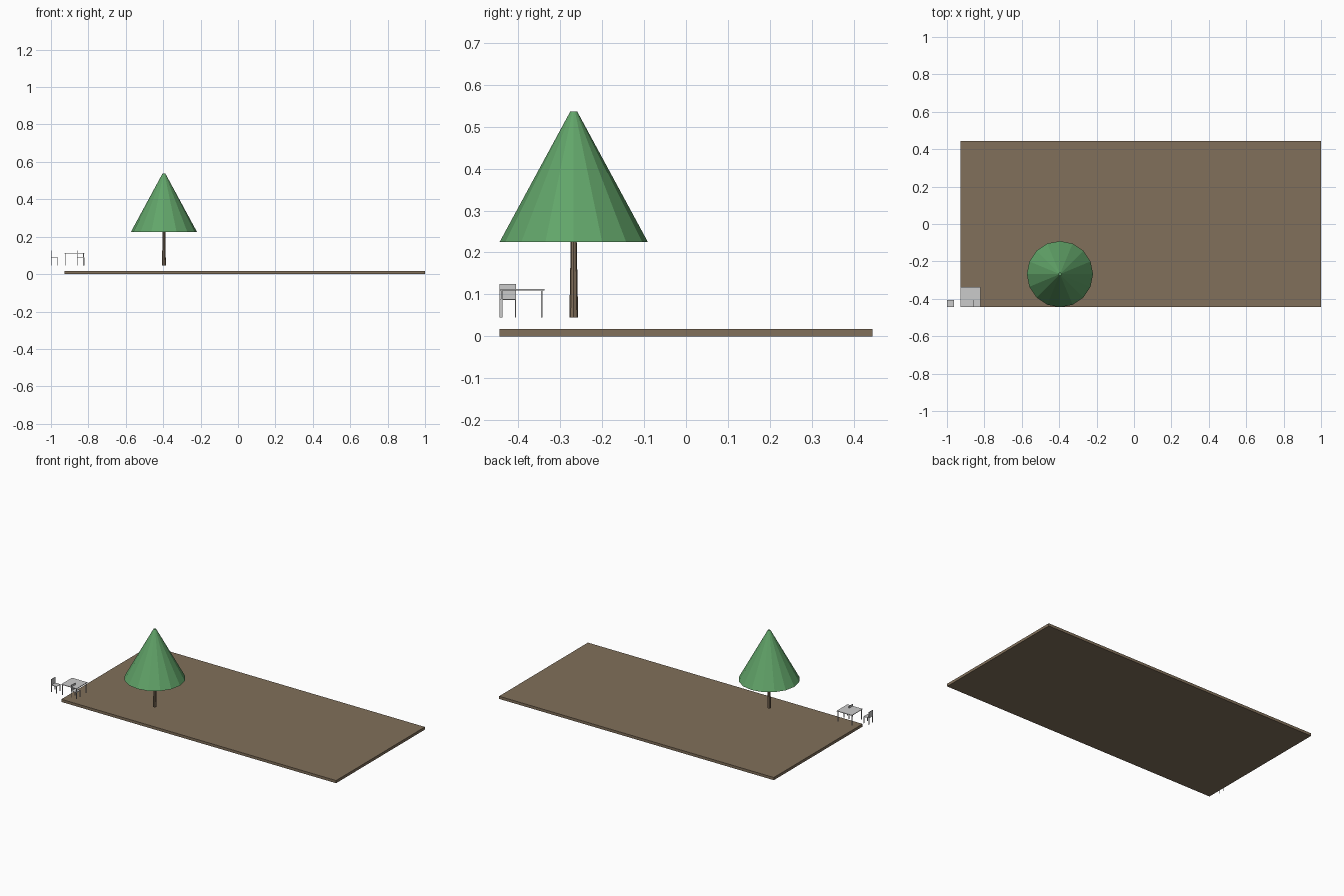
import bpy, bmesh
from mathutils import Matrix, Vector

if "Cube" in bpy.data.objects:
    bpy.data.objects.remove(bpy.data.objects["Cube"])


def material(name, rgb):
    m = bpy.data.materials.new(name)
    m.diffuse_color = (*rgb, 1)
    m.use_nodes = True
    m.node_tree.nodes["Principled BSDF"].inputs["Base Color"].default_value = m.diffuse_color
    return m


BROWN = material("earth_brown", (0.22, 0.16, 0.103))
GREEN = material("leaf_green", (0.122, 0.376, 0.142))
GREY = material("light_grey", (0.6, 0.6, 0.6))


def finish(name, bm, mat):
    bmesh.ops.recalc_face_normals(bm, faces=bm.faces)
    mesh = bpy.data.meshes.new(name)
    bm.to_mesh(mesh)
    bm.free()
    mesh.materials.append(mat)
    ob = bpy.data.objects.new(name, mesh)
    bpy.context.collection.objects.link(ob)
    return ob


def boxes(name, spans, mat):
    """One object from (low corner, high corner) boxes."""
    bm = bmesh.new()
    for lo, hi in spans:
        lo, hi = Vector(lo), Vector(hi)
        bmesh.ops.create_cube(bm, size=1, matrix=Matrix.Translation((lo + hi) / 2)
                              @ Matrix.Diagonal((*(hi - lo), 1)))
    return finish(name, bm, mat)


def taper(name, x, y, z0, z1, r0, r1, sides, mat):
    bm = bmesh.new()
    bmesh.ops.create_cone(bm, cap_ends=True, segments=sides, radius1=r0, radius2=r1,
                          depth=z1 - z0, matrix=Matrix.Translation((x, y, (z0 + z1) / 2)))
    return finish(name, bm, mat)


def legs(x0, x1, y0, y1, z0, z1, t):
    """Four square legs flush with the corners of a rectangle."""
    return [((x, y, z0), (x + t, y + t, z1))
            for x in (x0, x1 - t) for y in (y0, y1 - t)]


FLOOR = 0.045

# Ground slab
boxes("ground_slab", [((-0.928, -0.445, 0), (1, 0.445, 0.017))], BROWN)

# Tree
taper("tree_trunk", -0.396, -0.268, FLOOR, 0.235, 0.0105, 0.007, 8, BROWN)
taper("tree_crown", -0.396, -0.268, 0.225, 0.537, 0.177, 0.008, 16, GREEN)

# Table
boxes("table_top", [((-0.928, -0.445, 0.109), (-0.821, -0.338, 0.1125))], GREY)
boxes("table_legs", legs(-0.925, -0.824, -0.442, -0.343, FLOOR, 0.109, 0.0036), GREY)

# Chairs, both facing +x with the backrest on the -x side
for label, x in (("outer", -1.0), ("inner", -0.860)):
    x1, y0, y1 = x + 0.038, -0.445, -0.406
    boxes(label + "_chair_seat", [((x, y0, 0.086), (x1, y1, 0.0885))], GREY)
    boxes(label + "_chair_back", [((x, y0, 0.0885), (x + 0.0025, y1, 0.125))], GREY)
    boxes(label + "_chair_legs", legs(x, x1, y0, y1, FLOOR, 0.086, 0.0028), GREY)
